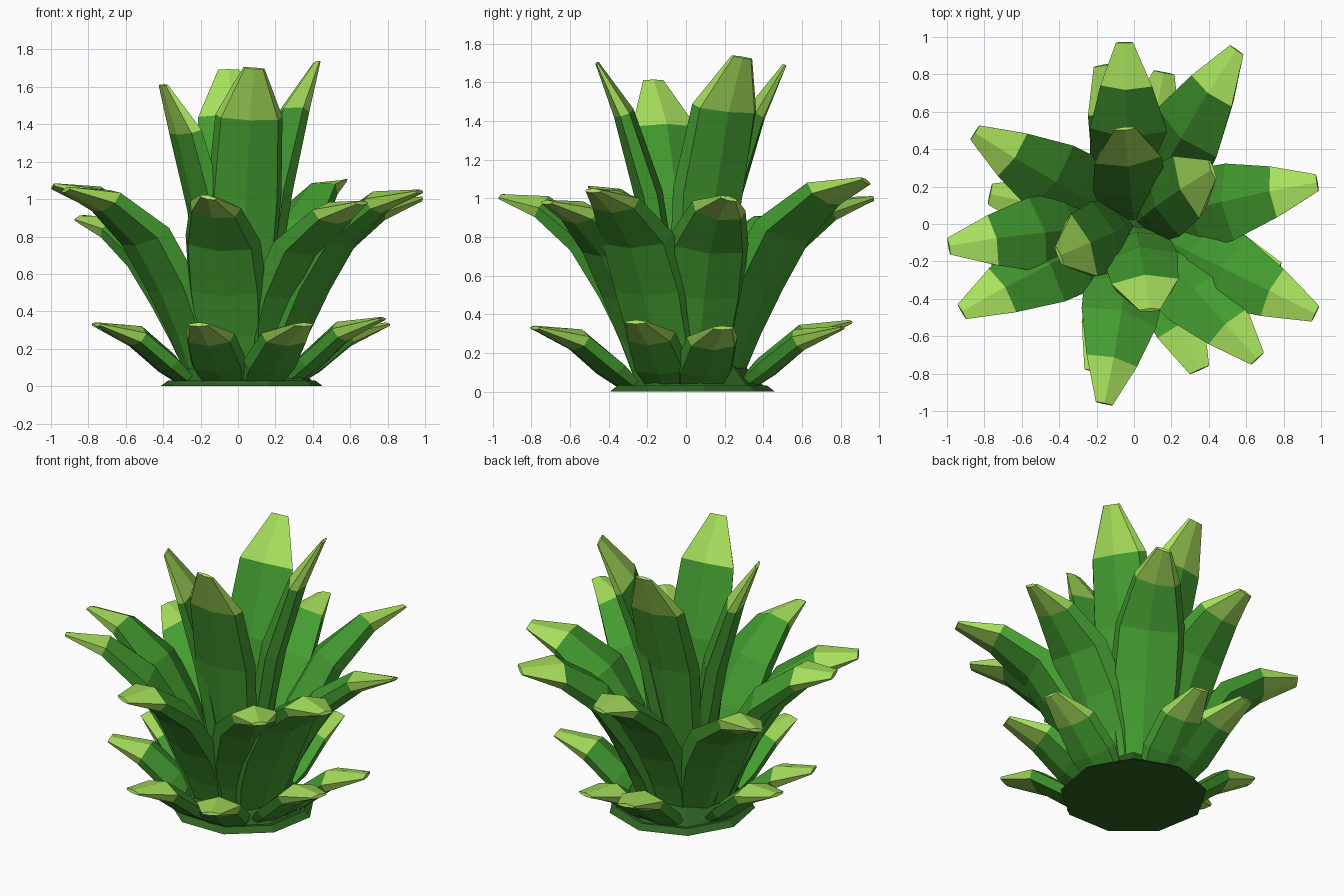
import bpy
import bmesh
import math
from mathutils import Vector, Matrix

cube = bpy.data.objects.get("Cube")
if cube:
    bpy.data.objects.remove(cube, do_unlink=True)


def material(name, color):
    mat = bpy.data.materials.new(name)
    mat.use_nodes = True
    mat.diffuse_color = color
    mat.node_tree.nodes["Principled BSDF"].inputs["Base Color"].default_value = color
    return mat


GREEN = material("leaf green", (0.057, 0.335, 0.03, 1))
LIME = material("tip lime", (0.39, 0.75, 0.108, 1))
DARK = material("base dark green", (0.026, 0.125, 0.016, 1))


def finish(name, bm, materials):
    bmesh.ops.recalc_face_normals(bm, faces=bm.faces)
    mesh = bpy.data.meshes.new(name)
    bm.to_mesh(mesh)
    bm.free()
    for mat in materials:
        mesh.materials.append(mat)
    obj = bpy.data.objects.new(name, mesh)
    bpy.context.collection.objects.link(obj)


def leaf(name, x, y, height, roll, profile):
    """Loft a six-sided blade; profile rows: reach, height, half width, half thickness."""
    reach = math.hypot(x, y)
    out = Vector((x / reach, y / reach, 0))
    tangent = Vector((-out.y, out.x, 0))
    up = Vector((0, 0, 1))
    path = [out * (r * reach) + up * (h * height) for r, h, w, t in profile]
    bm = bmesh.new()
    rings = []
    for i, (r, h, w, t) in enumerate(profile):
        along = (path[min(i + 1, len(path) - 1)] - path[max(i - 1, 0)]).normalized()
        # The blade turns about its own axis toward the tip
        turn = Matrix.Rotation(roll * i / (len(profile) - 1), 3, along)
        side = turn @ tangent
        normal = along.cross(side)
        section = ((-w, t * 0.3), (0, t), (w, t * 0.3),
                   (w * 0.85, -t * 0.6), (0, -t), (-w * 0.85, -t * 0.6))
        rings.append([bm.verts.new(path[i] + side * a + normal * b) for a, b in section])
    n = len(rings[0])
    for i in range(len(rings) - 1):
        for k in range(n):
            j = (k + 1) % n
            face = bm.faces.new((rings[i][k], rings[i][j], rings[i + 1][j], rings[i + 1][k]))
            face.material_index = int(i == len(rings) - 2)
    bm.faces.new(rings[0])
    bm.faces.new(rings[-1]).material_index = 1
    finish(name, bm, (GREEN, LIME))


# Blade profiles
INNER = [(0.12, 0.04, 0.13, 0.05), (0.24, 0.3, 0.17, 0.07), (0.42, 0.6, 0.2, 0.075),
         (0.7, 0.848, 0.18, 0.055), (1, 1, 0.057, 0.01)]
MIDDLE = [(0.2, 0.06, 0.15, 0.07), (0.27, 0.29, 0.195, 0.09), (0.38, 0.52, 0.215, 0.09),
          (0.54, 0.77, 0.207, 0.085), (0.77, 0.945, 0.14, 0.065), (1, 1, 0.047, 0.012)]
LOWER = [(0.39, 0.14, 0.13, 0.04), (0.5, 0.37, 0.155, 0.06),
         (0.72, 0.81, 0.135, 0.06), (1, 1, 0.057, 0.011)]

# Tip position and turn of each leaf, ring by ring
RINGS = {
    "inner_leaf": (INNER, [(-0.05, 0.51, 1.69, 0), (0.42, 0.29, 1.73, -0.3),
                           (-0.4, -0.17, 1.61, 0), (0.085, -0.46, 1.7, -0.15)]),
    "middle_leaf": (MIDDLE, [(-0.05, 0.97, 1.0, -0.2), (0.55, 0.93, 1.09, -0.35),
                             (0.98, 0.22, 1.0, -0.25), (0.97, -0.48, 1.04, 0),
                             (0.66, -0.72, 0.98, 0), (-0.16, -0.96, 1.01, -0.2),
                             (-0.92, -0.47, 1.05, 0.25), (-0.99, -0.12, 1.07, 0.25),
                             (-0.85, 0.49, 0.9, -0.25)]),
    "lower_leaf": (LOWER, [(-0.16, 0.85, 0.36, 0), (0.16, 0.81, 0.33, 0),
                           (-0.77, 0.16, 0.33, 0), (-0.21, -0.79, 0.33, 0),
                           (0.35, -0.78, 0.33, 0), (0.77, -0.26, 0.36, 0),
                           (0.8, 0.19, 0.33, 0), (-0.75, -0.25, 0.33, 0)]),
}
for name, (profile, tips) in RINGS.items():
    for i, tip in enumerate(tips):
        leaf(f"{name}_{i + 1}", *tip, profile)

# Low faceted base and the core that the leaves grow from
for name, wide, narrow, bottom, top in (("base", 0.44, 0.4, 0, 0.03),
                                        ("core", 0.39, 0.25, 0.02, 0.17)):
    bm = bmesh.new()
    bmesh.ops.create_cone(bm, cap_ends=True, segments=9, radius1=wide, radius2=narrow,
                          depth=top - bottom)
    bmesh.ops.translate(bm, verts=bm.verts, vec=(0.02, 0.02, (top + bottom) / 2))
    finish(name, bm, (DARK,))
